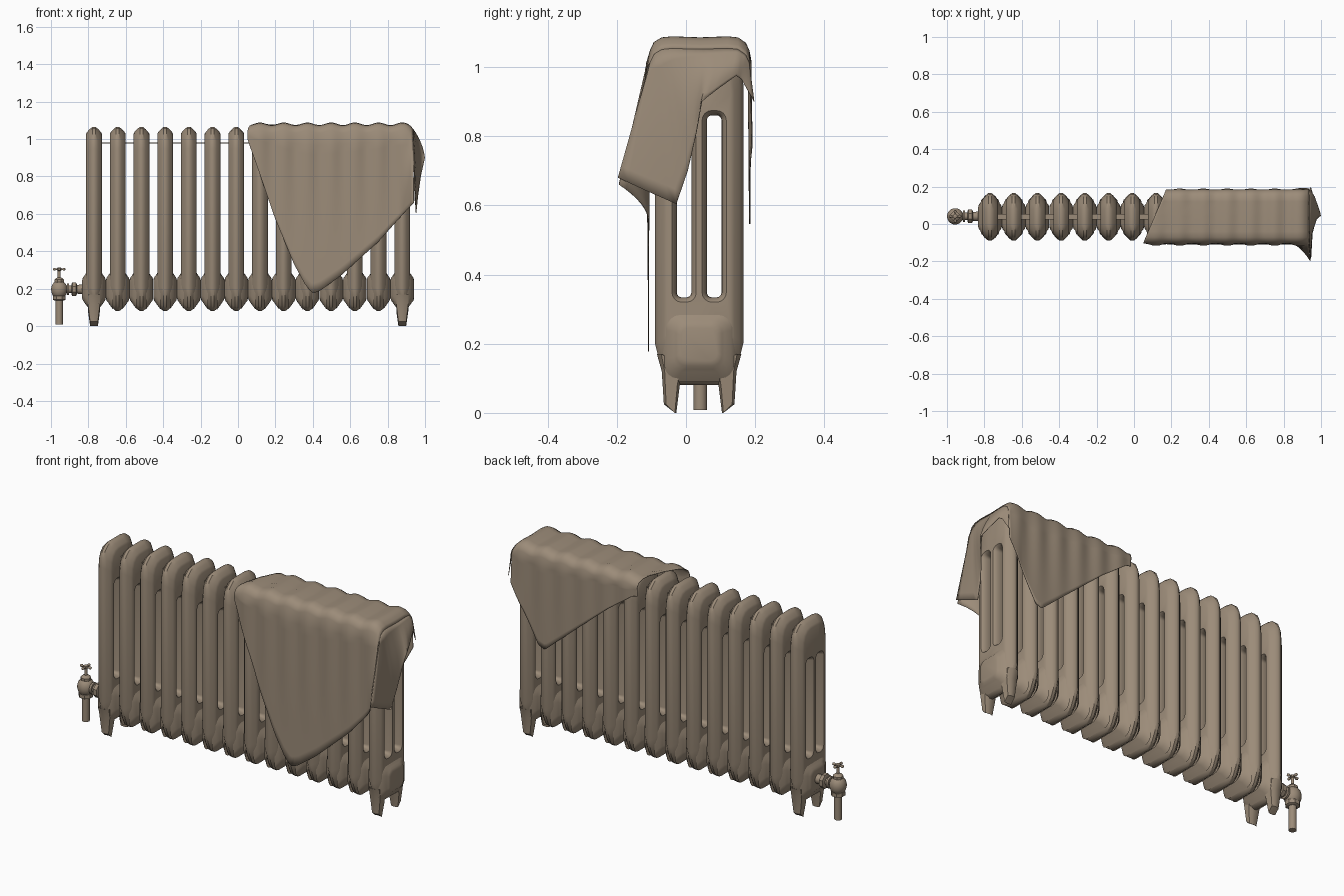
import bpy, bmesh, math
from mathutils import Vector, Matrix

if "Cube" in bpy.data.objects:
    bpy.data.objects.remove(bpy.data.objects["Cube"])

CY = 0.038                     # radiator centre line in y
PITCH, X0, N = 0.1268, -0.77, 14

metal = bpy.data.materials.new("warm_taupe")
metal.diffuse_color = (0.33, 0.26, 0.19, 1)
metal.use_nodes = True
metal.node_tree.nodes["Principled BSDF"].inputs["Base Color"].default_value = metal.diffuse_color


def finish(name, bm, angle=40, recalc=True):
    if recalc:
        bmesh.ops.recalc_face_normals(bm, faces=bm.faces)
    me = bpy.data.meshes.new(name)
    bm.to_mesh(me)
    bm.free()
    me.materials.append(metal)
    me.shade_smooth()
    me.set_sharp_from_angle(angle=math.radians(angle))
    return place(name, me)


def place(name, me, loc=(0, 0, 0)):
    ob = bpy.data.objects.new(name, me)
    ob.location = loc
    bpy.context.collection.objects.link(ob)
    return ob


def bridge(bm, a, b):
    n = len(a)
    for i in range(n):
        bm.faces.new((a[i], a[(i + 1) % n], b[(i + 1) % n], b[i]))


def ring(bm, x, pts):
    return [bm.verts.new((x, y, z)) for y, z in pts]


def round_rect(cy, cz, hw, hh, r, seg=4):
    pts = []
    for k, (sy, sz) in enumerate(((1, 1), (-1, 1), (-1, -1), (1, -1))):
        for i in range(seg + 1):
            a = math.pi / 2 * (k + i / seg)
            pts.append((cy + sy * (hw - r) + r * math.cos(a),
                        cz + sz * (hh - r) + r * math.sin(a)))
    return pts


def interp(table, x):
    for (x0, v0), (x1, v1) in zip(table, table[1:]):
        if x <= x1:
            return v0 + (v1 - v0) * max(0, (x - x0) / (x1 - x0))
    return table[-1][1]


# One radiator section: ridged plate with two slots, plus bosses at the bottom
HALF = [(0.06, 0.08), (0.095, 0.105), (0.115, 0.15), (0.1275, 0.2), (0.1275, 0.95),
        (0.122, 1.0), (0.107, 1.035), (0.08, 1.058), (0.045, 1.065)]


def outline(d):
    ky, kz = 1 - d / 0.1275, 1 - d / 0.4925
    pts = HALF + [(-y, z) for y, z in reversed(HALF)]
    return [(CY + y * ky, 0.5725 + (z - 0.5725) * kz) for y, z in pts]


bm = bmesh.new()
LAYERS = [(-0.042, 0.036, 0.014), (-0.036, 0.026, 0.008), (-0.022, 0.011, 0.002), (-0.008, 0, 0)]
LAYERS += [(-x, a, b) for x, a, b in reversed(LAYERS)]
stack = []
for x, d, e in LAYERS:
    loops = [ring(bm, x, outline(d))]
    for s in (-1, 1):
        loops.append(ring(bm, x, round_rect(CY + s * 0.0435, 0.597, 0.021 + e, 0.263 + e, 0.014 + e)))
    stack.append(loops)
for lo, hi in zip(stack, stack[1:]):
    for a, b in zip(lo, hi):
        bridge(bm, a, b)
for loops in (stack[0], stack[-1]):
    edges = [bm.edges.get((l[i], l[(i + 1) % len(l)])) for l in loops for i in range(len(l))]
    bmesh.ops.triangle_fill(bm, use_beauty=True, edges=edges)
for s in (-1, 1):
    prev = None
    for x, hw, hh, r in ((0.025, 0.105, 0.108, 0.04), (0.046, 0.092, 0.08, 0.04), (0.051, 0.074, 0.072, 0.035),
                         (0.059, 0.066, 0.062, 0.03), (0.0632, 0.052, 0.048, 0.022)):
        cur = ring(bm, s * x, round_rect(CY, 0.198, hw, hh, r))
        if prev:
            bridge(bm, prev, cur)
        prev = cur
    bm.faces.new(prev)
first = finish("radiator_section", bm)
first.location.x = X0
for i in range(1, N):
    place("radiator_section", first.data, (X0 + i * PITCH, 0, 0))

# Feet under the two end sections
LEG = [(-0.122, 0.17), (-0.108, 0.12), (-0.102, 0.025), (-0.066, 0.0), (-0.056, 0.08), (-0.04, 0.14)]
for name, cx in (("left_foot", X0), ("right_foot", X0 + (N - 1) * PITCH)):
    bm = bmesh.new()
    for s in (-1, 1):
        prev = None
        for x, k in ((-0.032, 0.7), (-0.012, 1), (0.012, 1), (0.032, 0.7)):
            pts = [(CY + s * (-0.08 + (y + 0.08) * k), z) for y, z in LEG]
            cur = [bm.verts.new((cx + x * (0.65 if z < 0.06 else 1), y, z)) for y, z in pts]
            if prev:
                bridge(bm, prev, cur)
            else:
                bm.faces.new(cur)
            prev = cur
        bm.faces.new(prev)
    finish(name, bm)

# Thin tie bar near the top
bm = bmesh.new()
bmesh.ops.create_cube(bm, size=1, matrix=Matrix.Translation((0.053, CY, 0.979)) @ Matrix.Diagonal((1.65, 0.03, 0.006, 1)))
finish("tie_bar", bm)


# Valve parts, turned from profiles
def lathe(name, prof, mat, n=16, angle=35):
    bm = bmesh.new()
    prev = None
    for r, h in prof:
        cur = [bm.verts.new(mat @ Vector((r * math.cos(2 * math.pi * (i + .5) / n),
                                          r * math.sin(2 * math.pi * (i + .5) / n), h))) for i in range(n)]
        if prev:
            bridge(bm, prev, cur)
        else:
            bm.faces.new(cur)
        prev = cur
    bm.faces.new(prev)
    return finish(name, bm, angle)


VX, VY = -0.956, 0.041
up = Matrix.Translation((VX, VY, 0))
along_x = Matrix.Translation((0, VY, 0.197)) @ Matrix.Rotation(math.pi / 2, 4, 'Y')
lathe("supply_pipe", [(0.02, 0.008), (0.02, 0.15)], up)
lathe("valve_collar", [(0.03, 0.138), (0.037, 0.142), (0.037, 0.162), (0.03, 0.166)], up, 8)
lathe("valve_body", [(0.026, 0.155), (0.038, 0.168), (0.043, 0.185), (0.044, 0.2), (0.04, 0.218),
                     (0.03, 0.232), (0.02, 0.238)], up)
lathe("valve_bonnet", [(0.027, 0.232), (0.027, 0.248), (0.018, 0.256), (0.01, 0.26)], up, 8)
lathe("valve_stem", [(0.008, 0.255), (0.008, 0.295), (0.012, 0.298), (0.012, 0.31), (0.006, 0.314)], up, 12)
for k in range(4):
    m = Matrix.Translation((VX, VY, 0.304)) @ Matrix.Rotation(math.pi / 2 * k, 4, 'Z') @ Matrix.Rotation(math.pi / 2, 4, 'Y')
    lathe("valve_handle_arm", [(0.005, 0), (0.005, 0.018), (0.008, 0.024), (0.007, 0.031), (0.003, 0.033)], m, 10, 60)
lathe("valve_outlet", [(0.02, -0.95), (0.02, -0.81)], along_x)
lathe("outlet_flange", [(0.032, -0.915), (0.032, -0.904)], along_x)
lathe("union_nut", [(0.03, -0.89), (0.04, -0.886), (0.04, -0.866), (0.03, -0.862)], along_x, 8)
lathe("outlet_neck", [(0.024, -0.862), (0.026, -0.825)], along_x)

# Cloth draped over the right-hand half
FRONT_HEM = [(0.05, 1.0), (0.1, 0.86), (0.2, 0.57), (0.3, 0.33), (0.36, 0.22), (0.4, 0.175), (0.44, 0.19),
             (0.55, 0.27), (0.75, 0.45), (0.936, 0.66)]
BACK_HEM = [(0.05, 1.01), (0.2, 0.98), (0.35, 0.87), (0.55, 0.7), (0.73, 0.545), (0.77, 0.56), (0.936, 0.86)]
TOP = [(-0.103, 1.04), (-0.092, 1.064), (-0.07, 1.077), (-0.04, 1.08), (0.04, 1.077), (0.12, 1.08),
       (0.15, 1.077), (0.172, 1.062), (0.182, 1.04)]
COLS, HANG, XR = 72, 16, 0.936


def wave(x):
    return math.cos(2 * math.pi * (x - X0) / PITCH)


bm = bmesh.new()
grid = []
for c in range(COLS + 1):
    s = c / COLS
    col = []
    xf = 0.05 + (XR - 0.05) * s
    xb = 0.17 + (XR - 0.17) * s
    hem = interp(FRONT_HEM, xf)
    for i in range(HANG):                       # front fall
        z = hem + (1.02 - hem) * i / HANG
        swing = max(0, (xf - 0.85) / 0.086) ** 2 * (1.05 - z) / 0.38 * 0.085
        y = -0.109 - 0.006 * wave(xf) * max(0, (z - 0.4) / 0.6) - swing
        col.append((xf + 0.01 * max(0, s - 0.95) * 20 * (1.05 - z), y, z))
    for y, z in TOP:                            # over the top
        x = xf + (xb - xf) * min(1, max(0, (y + 0.1) / 0.28))
        droop = 0.02 * max(0, (x - 0.9) / 0.036) ** 2
        col.append((x, y, z + 0.007 * wave(x) - droop))
    hem = interp(BACK_HEM, xb)
    for i in range(1, HANG + 1):                # back fall
        z = 1.02 + (hem - 1.02) * i / HANG
        col.append((xb, 0.184 + 0.004 * wave(xb) * max(0, (z - 0.5) / 0.5) + 0.01 * max(0, s - 0.9) * 10 * (1.02 - z) / 0.2, z))
    grid.append([bm.verts.new(p) for p in col])
for a, b in zip(grid, grid[1:]):
    for i in range(len(a) - 1):
        bm.faces.new((a[i], b[i], b[i + 1], a[i + 1]))

# Loose corner of the cloth folded over the end of the radiator
HEM = [Vector(p) for p in ((0.945, -0.197, 0.68), (0.95, -0.11, 0.64), (0.952, -0.028, 0.604), (0.962, 0.005, 0.7),
                           (0.978, 0.03, 0.81), (0.999, 0.045, 0.9), (0.985, 0.09, 0.935), (0.965, 0.145, 0.975),
                           (0.955, 0.16, 0.965), (0.945, 0.197, 0.9))]
M, R = 27, 10
edge = [v.co.copy() for v in grid[-1]]
top_pts = edge[HANG:HANG + len(TOP)]
flap = []
for j in range(M + 1):
    t = j / M
    f = t * (len(HEM) - 1)
    i = min(int(f), len(HEM) - 2)
    low = HEM[i].lerp(HEM[i + 1], f - i)
    f = t * (len(top_pts) - 1)
    i = min(int(f), len(top_pts) - 2)
    high = top_pts[i].lerp(top_pts[i + 1], f - i)
    row = []
    for r in range(R + 1):
        q = r / R
        p = high.lerp(low, q)
        p.x += 0.012 * math.sin(math.pi * q) * math.sin(math.pi * t) + 0.004 * math.sin(9 * t) * q * (1 - q)
        row.append(bm.verts.new(p))
    flap.append(row)
for a, b in zip(flap, flap[1:]):
    for r in range(R):
        bm.faces.new((a[r], a[r + 1], b[r + 1], b[r]))
bmesh.ops.remove_doubles(bm, verts=bm.verts, dist=0.0005)
cloth = finish("draped_cloth", bm, 60)
mod = cloth.modifiers.new("thickness", 'SOLIDIFY')
mod.thickness = 0.003
mod.offset = 0
